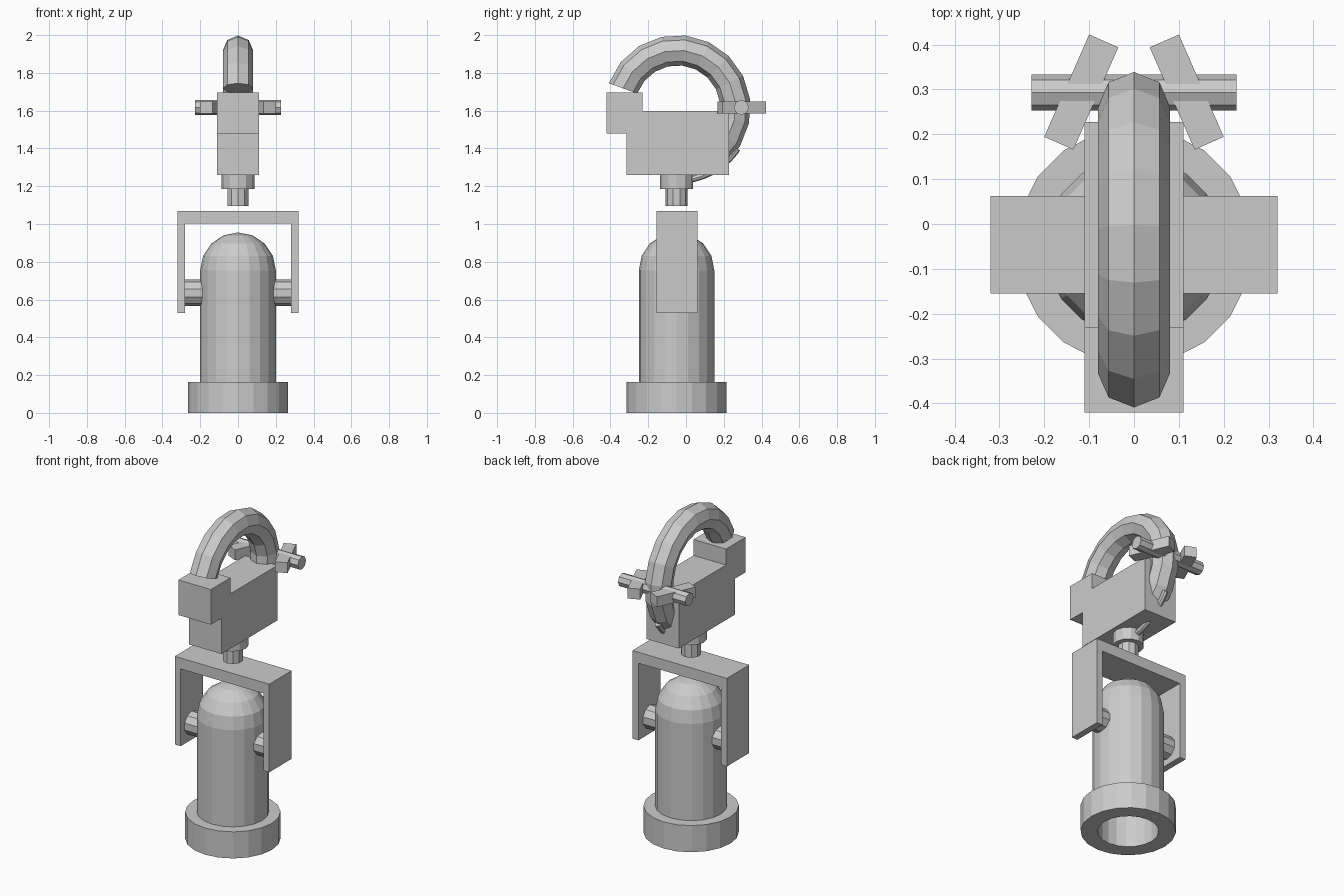
import bpy, bmesh, math
from mathutils import Vector, Matrix

if "Cube" in bpy.data.objects:
    bpy.data.objects.remove(bpy.data.objects["Cube"])

CY = -0.05  # main vertical axis in y


def finish(name, bm):
    bmesh.ops.recalc_face_normals(bm, faces=bm.faces)
    me = bpy.data.meshes.new(name)
    bm.to_mesh(me)
    bm.free()
    ob = bpy.data.objects.new(name, me)
    bpy.context.collection.objects.link(ob)
    return ob


def prism(name, pts, axis, lo, hi):
    """Extrude a 2D profile along x or y."""
    bm = bmesh.new()
    mk = (lambda p, t: (t, p[0], p[1])) if axis == 'x' else (lambda p, t: (p[0], t, p[1]))
    vs = [bm.verts.new(mk(p, lo)) for p in pts]
    f = bm.faces.new(vs)
    ext = bmesh.ops.extrude_face_region(bm, geom=[f])
    d = Vector(mk((0, 0), hi - lo))
    bmesh.ops.translate(bm, vec=d, verts=[v for v in ext['geom'] if isinstance(v, bmesh.types.BMVert)])
    return finish(name, bm)


def rod(name, a, b, r, n):
    bm = bmesh.new()
    a, b = Vector(a), Vector(b)
    q = (b - a).to_track_quat('Z', 'Y').to_matrix().to_4x4()
    bmesh.ops.create_cone(bm, cap_ends=True, segments=n, radius1=r, radius2=r,
                          depth=(b - a).length, matrix=Matrix.Translation((a + b) / 2) @ q)
    return finish(name, bm)


def lathe(name, prof, n):
    """Spin an (r, z) profile around the main axis."""
    bm = bmesh.new()
    vs = [bm.verts.new((r, CY, z)) for r, z in prof]
    es = [bm.edges.new(p) for p in zip(vs, vs[1:])]
    bmesh.ops.spin(bm, geom=vs + es, cent=(0, CY, 0), axis=(0, 0, 1),
                   angle=math.tau, steps=n, use_duplicate=False)
    bmesh.ops.remove_doubles(bm, verts=bm.verts, dist=1e-4)
    return finish(name, bm)


def arc_tube(name, cy, cz, R, r, a0, a1, steps, sides):
    """Bent tube in the yz plane, angles in degrees."""
    bm = bmesh.new()
    rings = []
    for i in range(steps + 1):
        a = math.radians(a0 + (a1 - a0) * i / steps)
        ring = []
        for k in range(sides):
            t = math.tau * k / sides
            d = R + r * math.cos(t)
            ring.append(bm.verts.new((r * math.sin(t), cy + d * math.cos(a), cz + d * math.sin(a))))
        rings.append(ring)
    for p, q in zip(rings, rings[1:]):
        for k in range(sides):
            j = (k + 1) % sides
            bm.faces.new((p[k], p[j], q[j], q[k]))
    bm.faces.new(rings[0])
    bm.faces.new(rings[-1])
    return finish(name, bm)


# Hollow domed body with a flanged foot
arc = [math.radians(22.5 * i) for i in range(5)]
outer = [(0.2 * math.cos(a), 0.755 + 0.2 * math.sin(a)) for a in arc]
inner = [(0.17 * math.cos(a), 0.755 + 0.17 * math.sin(a)) for a in reversed(arc)]
lathe("domed_body", [(0.17, 0), (0.265, 0), (0.265, 0.163), (0.2, 0.163)] + outer, 20)
lathe("body_cavity_wall", inner + [(0.17, 0)], 20)

# Yoke and its pivot pins
prism("yoke", [(-0.32, 0.53), (-0.28, 0.53), (-0.28, 1.003), (0.28, 1.003),
               (0.28, 0.53), (0.32, 0.53), (0.32, 1.07), (-0.32, 1.07)], 'y', -0.155, 0.062)
for s, side in ((-1, "left"), (1, "right")):
    rod(side + "_pivot_pin", (s * 0.18, CY, 0.635), (s * 0.285, CY, 0.635), 0.07, 10)

# Swivel stem and collar
rod("swivel_stem", (0, CY, 1.095), (0, CY, 1.19), 0.058, 10)
rod("swivel_collar", (0, CY, 1.185), (0, CY, 1.265), 0.087, 12)

# Stepped block
prism("shackle_block", [(-0.315, 1.26), (0.227, 1.26), (0.227, 1.597), (-0.23, 1.597),
                        (-0.23, 1.695), (-0.42, 1.695), (-0.42, 1.48), (-0.315, 1.48)],
      'x', -0.11, 0.11)

# Shackle bow and thin latch wire behind it
arc_tube("shackle_bow", -0.045, 1.613, 0.307, 0.08, 160, -50, 11, 8)
arc_tube("latch_wire", -0.045, 1.613, 0.382, 0.018, -34, -80, 14, 8)

# Cross pin with angled wings
rod("cross_pin", (-0.228, 0.293, 1.617), (0.228, 0.293, 1.617), 0.04, 8)
for s, side in ((-1, "left"), (1, "right")):
    bm = bmesh.new()
    m = (Matrix.Translation((s * 0.1175, 0.294, 1.617)) @ Matrix.Rotation(s * math.radians(23.7), 4, 'Z')
         @ Matrix.Diagonal((0.071, 0.249, 0.064, 1)))
    bmesh.ops.create_cube(bm, size=1, matrix=m)
    finish(side + "_wing", bm)
